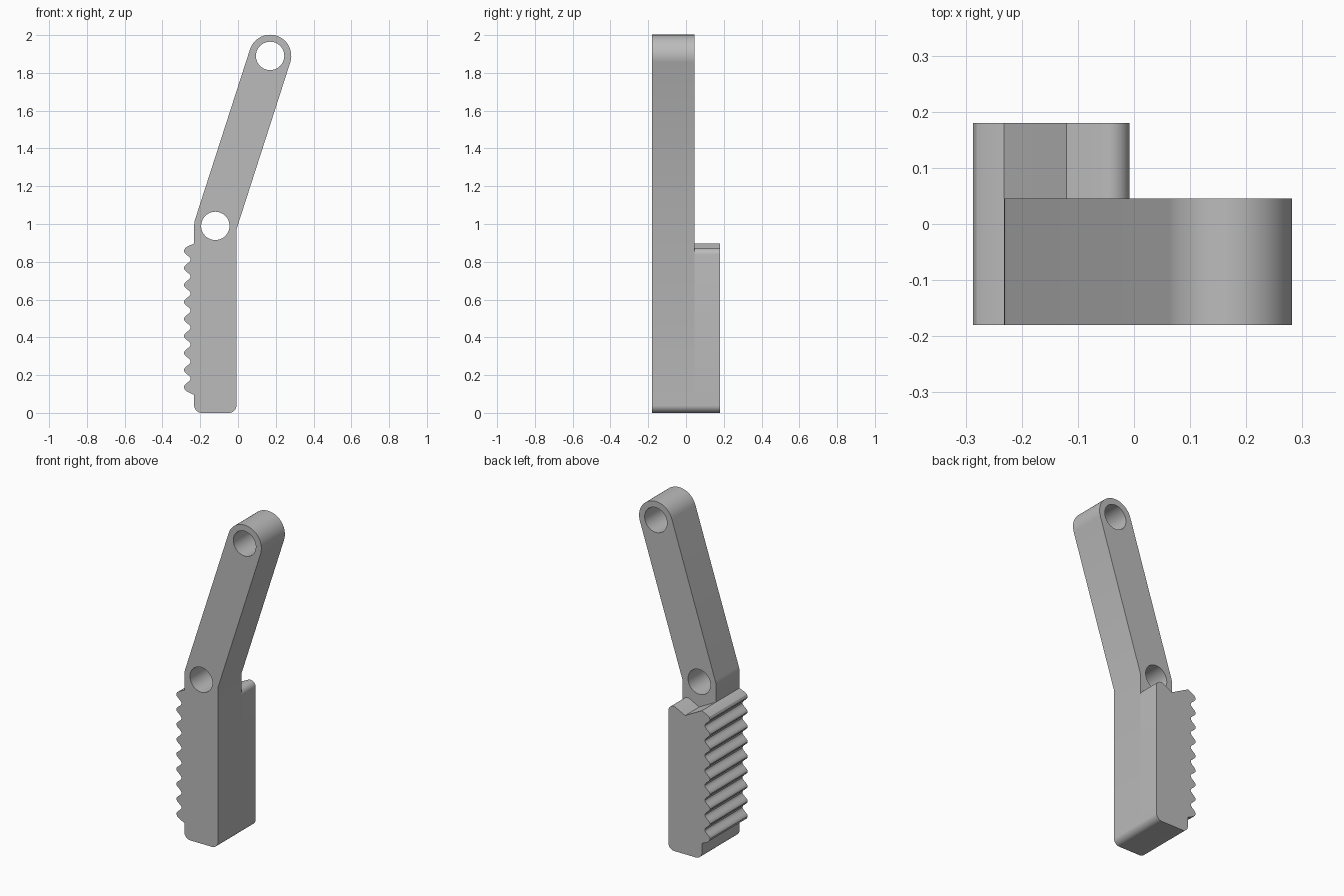
import bpy, bmesh
from math import sin, cos, pi, radians
from mathutils import Matrix

cube = bpy.data.objects.get("Cube")
if cube:
    bpy.data.objects.remove(cube, do_unlink=True)

grey = bpy.data.materials.new("plain grey")
grey.use_nodes = True
grey.diffuse_color = (0.5, 0.5, 0.5, 1)
grey.node_tree.nodes["Principled BSDF"].inputs["Base Color"].default_value = (0.5, 0.5, 0.5, 1)

LEFT, RIGHT = -0.232, -0.008
PIVOT, TIP = (-0.12, 0.99), (0.17, 1.89)
ROUND, HOLE = 0.112, 0.075
PITCH, TEETH = 0.09, 9


def arc(centre, r, start, end, steps):
    """Points along an arc, angles in degrees."""
    angles = [radians(start + (end - start) * i / steps) for i in range(steps + 1)]
    return [(centre[0] + r * cos(a), centre[1] + r * sin(a)) for a in angles]


def circle(centre, r):
    return arc(centre, r, 0, 360, 64)[:-1]


def slab(name, loops, y0, y1):
    """Fill the outline (later loops are holes) and extrude it from y0 to y1."""
    curve = bpy.data.curves.new(name, "CURVE")
    curve.dimensions = "2D"
    curve.fill_mode = "BOTH"
    curve.extrude = (y1 - y0) / 2
    for loop in loops:
        spline = curve.splines.new("POLY")
        spline.points.add(len(loop) - 1)
        for point, (x, z) in zip(spline.points, loop):
            point.co = (x, z, 0, 1)
        spline.use_cyclic_u = True
    helper = bpy.data.objects.new(name + " outline", curve)
    bpy.context.collection.objects.link(helper)
    bpy.context.view_layer.update()
    graph = bpy.context.evaluated_depsgraph_get()
    mesh = bpy.data.meshes.new_from_object(helper.evaluated_get(graph))
    bpy.data.objects.remove(helper, do_unlink=True)

    # Stand the slab up and weld its caps to its walls
    mesh.transform(Matrix.Translation((0, (y0 + y1) / 2, 0)) @ Matrix.Rotation(pi / 2, 4, "X"))
    bm = bmesh.new()
    bm.from_mesh(mesh)
    bmesh.ops.remove_doubles(bm, verts=bm.verts, dist=0.0002)
    bmesh.ops.recalc_face_normals(bm, faces=bm.faces)
    bm.to_mesh(mesh)
    bm.free()
    mesh.materials.clear()
    mesh.materials.append(grey)
    obj = bpy.data.objects.new(name, mesh)
    bpy.context.collection.objects.link(obj)
    bpy.ops.object.select_all(action="DESELECT")
    obj.select_set(True)
    bpy.context.view_layer.objects.active = obj
    bpy.ops.object.shade_smooth_by_angle(angle=radians(25))
    return obj


# Rounded foot, going from the left wall round to the right wall
foot = arc((LEFT + 0.04, 0.04), 0.04, 180, 270, 10) + arc((RIGHT - 0.04, 0.04), 0.04, 270, 360, 10)

# Wavy rack of teeth, going downwards from the top tooth
rack = []
for i in range(12 * (TEETH - 1) + 1):
    rack.append((-0.269 - 0.0175 * cos(2 * pi * i / 12), 0.857 - PITCH * i / 12))
rack = [(LEFT, 0.897), (-0.268, 0.881), (-0.281, 0.871)] + rack
rack += [(-0.281, 0.122), (-0.268, 0.112), (LEFT, 0.095)]

# Front plate: toothed body with the leaning arm
lean = radians(-17.9)
swing = [-17.9, 162.1]
tip_round = arc(TIP, ROUND, *swing, 32)
arm = [(RIGHT, 0.972)] + tip_round + [(-0.2265, 1.026), (-0.2305, 1.012), (LEFT, 0.995)]
slab("arm_and_front_body", [rack + foot + arm, circle(PIVOT, HOLE), circle(TIP, HOLE)], -0.18, 0.045)

# Back block: same toothed body, with a notched top below the pivot
notch = [(RIGHT, 0.838)] + arc((RIGHT - 0.035, 0.838), 0.035, 12, 115, 10)
notch += [(-0.12, 0.838), (-0.222, 0.892)]
slab("back_body", [rack + foot + notch], 0.045, 0.18)
